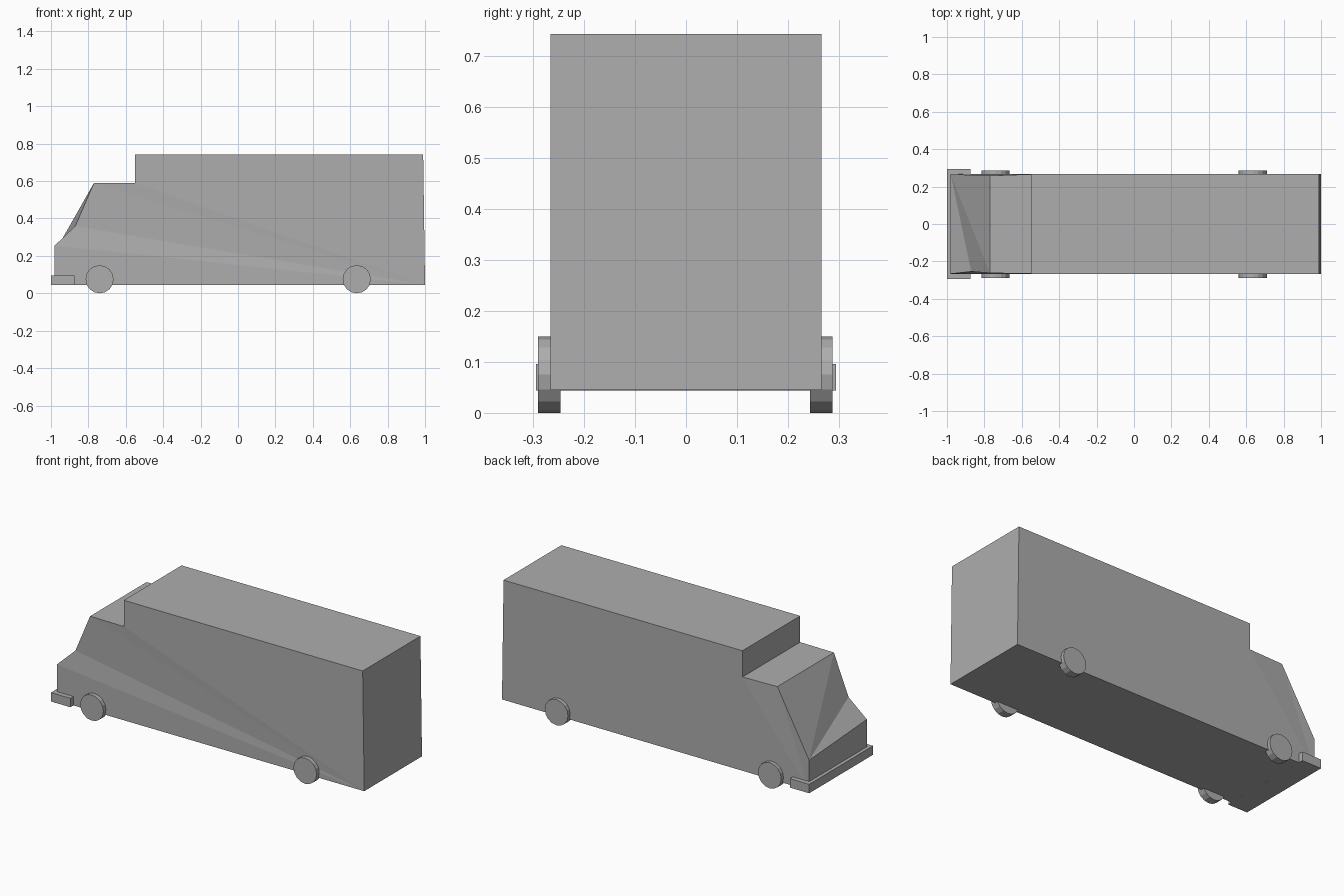
import bpy, bmesh
from math import radians

if "Cube" in bpy.data.objects:
    bpy.data.objects.remove(bpy.data.objects["Cube"])

HALF = 0.266
grey = bpy.data.materials.new("dark_grey")
grey.diffuse_color = (0.42, 0.42, 0.42, 1)
grey.use_nodes = True
grey.node_tree.nodes["Principled BSDF"].inputs["Base Color"].default_value = grey.diffuse_color


def paint(ob, name):
    ob.name = name
    ob.data.materials.append(grey)


# Body: two side outlines (x, z, inset); starts at the lower rear corner
roof = [(1.0, 0.045, 0), (0.99, 0.743, 0), (-0.55, 0.743, 0), (-0.55, 0.59, 0)]
near_side = roof + [(-0.77, 0.59, 0.004), (-0.87, 0.36, 0.012), (-0.98, 0.255, 0), (-0.98, 0.0435, 0)]
far_side = roof + [(-0.77, 0.59, 0.008), (-0.98, 0.22, 0), (-0.98, 0.0435, 0)]

bm = bmesh.new()
near = [bm.verts.new((x, -HALF + i, z)) for x, z, i in near_side]
far = [bm.verts.new((x, HALF - i, z)) for x, z, i in far_side]

# Near side fans out from the lower rear corner
for a, b in zip(near[1:], near[2:]):
    bm.faces.new((near[0], a, b))

# Far side: flat cargo wall plus the cab side
for tri in ((0, 1, 2), (0, 2, 3), (0, 3, 6), (3, 4, 6), (4, 5, 6)):
    bm.faces.new([far[k] for k in tri])

# Rear, roof, step and cab roof
for k in range(4):
    bm.faces.new((near[k], near[k + 1], far[k + 1], far[k]))

# Folded windscreen, nose and floor
bm.faces.new((near[4], near[5], far[5]))
bm.faces.new((near[4], far[5], far[4]))
bm.faces.new((near[5], near[6], far[5]))
bm.faces.new((near[6], near[7], far[6], far[5]))
bm.faces.new((near[7], near[0], far[0], far[6]))
bmesh.ops.recalc_face_normals(bm, faces=bm.faces)
mesh = bpy.data.meshes.new("van_body")
bm.to_mesh(mesh)
bm.free()
body = bpy.data.objects.new("van_body", mesh)
bpy.context.collection.objects.link(body)
paint(body, "van_body")

# Bumper wrapping around the nose
bpy.ops.mesh.primitive_cube_add(size=1, location=(-0.9375, 0, 0.0695))
bumper = bpy.context.object
bumper.scale = (0.125, 0.588, 0.052)
paint(bumper, "bumper")

# Wheels
for end, x in (("front", -0.74), ("rear", 0.635)):
    for side, y in (("near", -0.268), ("far", 0.265)):
        bpy.ops.mesh.primitive_cylinder_add(vertices=16, radius=0.075, depth=0.044,
                                            location=(x, y, 0.075), rotation=(radians(90), 0, 0))
        paint(bpy.context.object, f"{end}_{side}_wheel")
